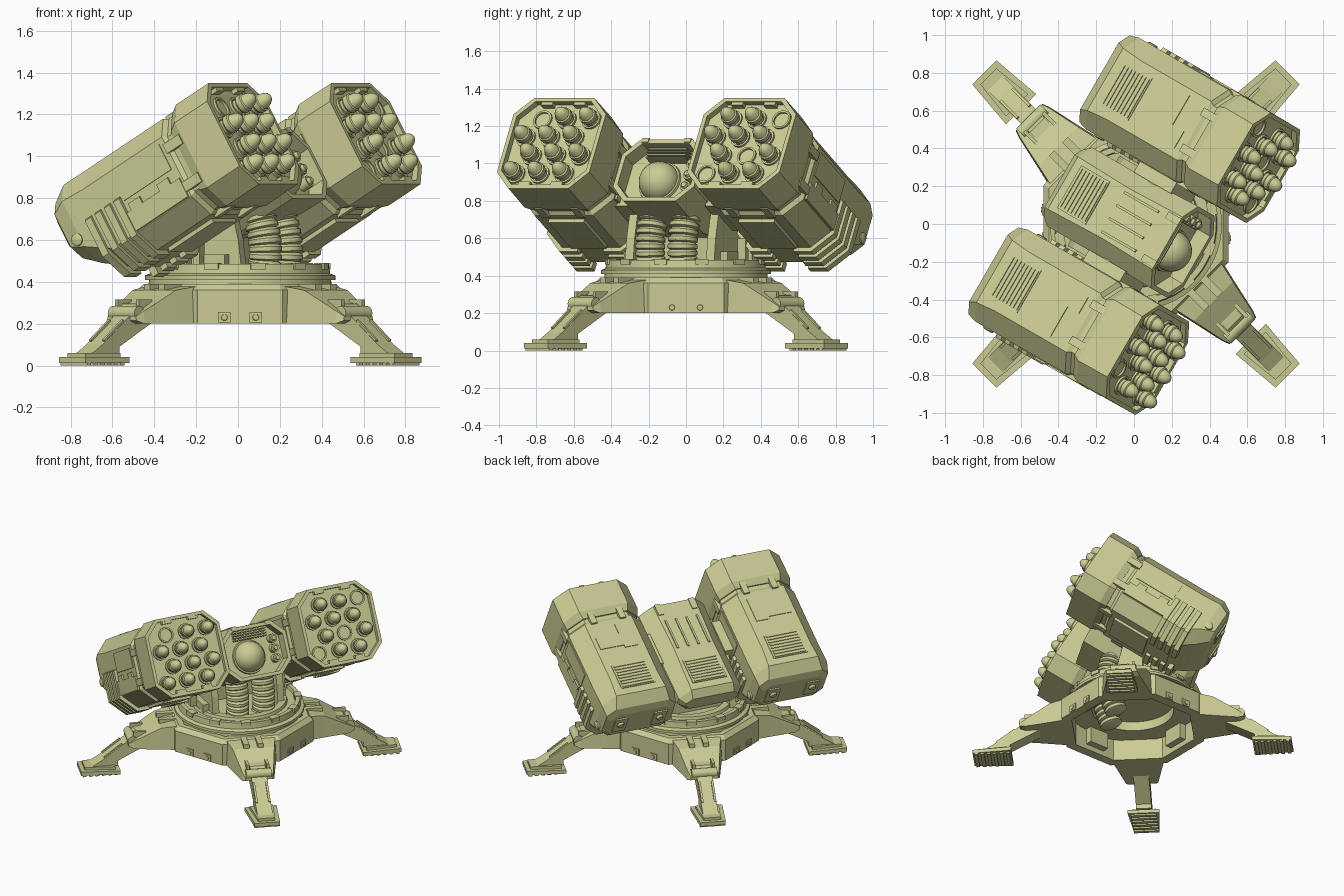
import bpy, bmesh
from math import sin, cos, pi, radians
from mathutils import Matrix, Vector

cube = bpy.data.objects.get("Cube")
if cube:
    bpy.data.objects.remove(cube, do_unlink=True)

OLIVE = (0.6, 0.6, 0.3, 1)
paint = bpy.data.materials.new("khaki_paint")
paint.use_nodes = True
paint.diffuse_color = OLIVE
bsdf = next(n for n in paint.node_tree.nodes if n.type == 'BSDF_PRINCIPLED')
bsdf.inputs["Base Color"].default_value = OLIVE
bsdf.inputs["Roughness"].default_value = 0.8

T, R = Matrix.Translation, Matrix.Rotation
UPRIGHT = R(-pi / 2, 4, 'Y')                 # turns the x axis up
BASE = T((0.01, 0, 0))
YAW = R(radians(-30), 4, 'Z')
TURRET = T((0, 0, 0.86)) @ YAW @ R(radians(-30), 4, 'Y')


def solid(name, rings, mat, smooth=False, loop=False):
    """Bridge rings of equal length; cap the ends or close into a loop."""
    n, m = len(rings[0]), len(rings)
    verts = [Vector(p) for ring in rings for p in ring]
    faces = []
    for i in range(m if loop else m - 1):
        a, b = i * n, (i + 1) % m * n
        faces += [(a + j, a + (j + 1) % n, b + (j + 1) % n, b + j) for j in range(n)]
    if not loop:
        faces += [tuple(range(n))[::-1], tuple(range((m - 1) * n, m * n))]
    mesh = bpy.data.meshes.new(name)
    mesh.from_pydata(verts, [], faces)
    bm = bmesh.new()
    bm.from_mesh(mesh)
    bmesh.ops.recalc_face_normals(bm, faces=bm.faces)
    bm.to_mesh(mesh)
    bm.free()
    if smooth:
        mesh.shade_smooth()
        mesh.set_sharp_from_angle(angle=radians(35))
    mesh.materials.append(paint)
    ob = bpy.data.objects.new(name, mesh)
    ob.matrix_world = mat
    bpy.context.collection.objects.link(ob)


def lathe(name, profile, mat, n=16, loop=False, turn=0.0):
    """Spin (x, radius) points about x."""
    rings = [[(x, r * cos(2 * pi * k / n + turn), r * sin(2 * pi * k / n + turn))
              for k in range(n)] for x, r in profile]
    solid(name, rings, mat, n > 8, loop)


def loft(name, sections, mat):
    """Chamfered box sections (u, half width, low, high, chamfer) along x."""
    rings = []
    for u, h, lo, hi, c in sections:
        rings.append([(u, h, lo + c), (u, h, hi - c), (u, h - c, hi), (u, c - h, hi),
                      (u, -h, hi - c), (u, -h, lo + c), (u, c - h, lo), (u, h - c, lo)])
    solid(name, rings, mat)


def prism(name, outline, a, b, mat):
    """Extrude an (x, z) outline from y=a to y=b."""
    solid(name, [[(x, y, z) for x, z in outline] for y in (a, b)], mat)


def box(name, c, s, mat):
    x, y, z = (v / 2 for v in s)
    prism(name, [(-x, -z), (x, -z), (x, z), (-x, z)], -y, y, mat @ T(c))


# Base: hollow octagon and ring turntable
OCT = 1 / cos(pi / 8)
lathe("base_body", [(0.2, 0.49 * OCT), (0.36, 0.49 * OCT), (0.39, 0.46 * OCT),
                    (0.39, 0.42 * OCT), (0.2, 0.42 * OCT)], BASE @ UPRIGHT, 8, True, pi / 8)
lathe("turntable", [(0.36, 0.29), (0.36, 0.44), (0.41, 0.435), (0.41, 0.455), (0.43, 0.455),
                    (0.44, 0.43), (0.485, 0.425), (0.485, 0.395), (0.46, 0.39),
                    (0.46, 0.29)], BASE @ UPRIGHT, 64, True)
lathe("inner_ring", [(0.45, 0.28), (0.45, 0.34), (0.48, 0.33), (0.48, 0.28)],
      BASE @ UPRIGHT, 48, True)
lathe("deck_floor", [(0.43, 0.3), (0.455, 0.3)], BASE @ UPRIGHT, 48)
for k in range(4):
    side = BASE @ R(k * pi / 2, 4, 'Z')
    for s in (-1, 1):
        box("base_bolt_plate", (0.49, s * 0.075, 0.23), (0.015, 0.06, 0.05), side)
        lathe("base_bolt", [(0.49, 0.018), (0.503, 0.014)], side @ T((0, s * 0.075, 0.23)), 10)
    box("base_inner_block", (0.4, 0, 0.3), (0.06, 0.16, 0.12), side)
for k in range(12):
    box("turntable_tab", (0.41, 0, 0.475), (0.05, 0.07, 0.03), BASE @ R(k * pi / 6 + 0.2, 4, 'Z'))

# Legs on the diagonals
for k in range(4):
    leg = BASE @ R(pi / 4 + k * pi / 2, 4, 'Z')
    widths = [(0.43, 0.19, 0.2, 0.385), (0.58, 0.155, 0.2, 0.36), (0.76, 0.115, 0.2, 0.26),
              (0.8, 0.1, 0.215, 0.235)]
    solid("leg_shoulder", [[(r, -w, lo), (r, w, lo), (r, w * 0.95, hi), (r, -w * 0.95, hi)]
                           for r, w, lo, hi in widths], leg)
    strut = [(0.66, 0.2), (0.68, 0.3), (0.74, 0.295), (0.81, 0.23), (0.985, 0.1),
             (1.06, 0.055), (0.87, 0.055), (0.87, 0.09)]
    prism("leg_strut", strut, -0.055, 0.055, leg)
    lathe("knee_pin", [(-0.09, 0.035), (0.09, 0.035)], leg @ T((0.77, 0, 0.25)) @ R(pi / 2, 4, 'Z'), 12)

    def pad(name, z0, z1, inset):
        a, b = 0.86 + inset, 1.135 - inset
        ring = [(a, -0.113 + inset), (b, -0.09 + inset), (b, 0.09 - inset), (a, 0.113 - inset)]
        solid(name, [[(x, y, z) for x, y in ring] for z in (z0, z1)], leg)
    pad("foot_pad", 0.012, 0.04, 0)
    pad("foot_step", 0.04, 0.06, 0.03)
    for i in range(6):
        box("foot_tread", (0.885 + i * 0.045, 0, 0.008), (0.025, 0.18, 0.016), leg)
    for s in (-1, 1):
        box("leg_hinge", (0.51, s * 0.05, 0.375), (0.14, 0.04, 0.03), leg)
        box("knee_cheek", (0.72, s * 0.07, 0.285), (0.09, 0.02, 0.06), leg)
        box("strut_rail", (0, s * 0.045, 0), (0.16, 0.015, 0.02),
            leg @ T((0.9, 0, 0.163)) @ R(radians(37), 4, 'Y'))

# Yoke, pivot and ribbed hoses
for s in (-1, 1):
    prism("yoke_plate", [(-0.25, 0.44), (0.18, 0.44), (0.16, 0.6), (0.1, 0.84), (-0.1, 0.84),
                         (-0.22, 0.6)], s * 0.25 - 0.025, s * 0.25 + 0.025, YAW)
    box("yoke_foot", (-0.04, s * 0.29, 0.5), (0.3, 0.06, 0.06), YAW)
    for i in range(3):
        box("deck_vent", (-0.16 + i * 0.07, s * 0.34, 0.54), (0.035, 0.05, 0.12), YAW)
    for i in range(14):
        t = i / 13
        hose = T((0.15 + 0.06 * sin(t * pi), s * 0.1, 0.3 + 0.48 * t))
        tilt = R(radians(18) * cos(t * pi), 4, 'Y')
        lathe("hose_rib", [(-0.021, 0.065), (-0.012, 0.08), (0.008, 0.08), (0.021, 0.065)],
              YAW @ hose @ tilt @ UPRIGHT, 20)
box("yoke_back", (-0.12, 0, 0.56), (0.1, 0.48, 0.24), YAW)
lathe("pivot_axle", [(-0.36, 0.11), (0.36, 0.11)],
      TURRET @ T((0, 0, -0.06)) @ R(pi / 2, 4, 'Z'), 24)

# Central sensor housing
loft("sensor_housing", [(-0.48, 0.2, -0.03, 0.08, 0.04), (-0.43, 0.24, -0.09, 0.125, 0.08),
                        (-0.05, 0.24, -0.24, 0.13, 0.09), (0.31, 0.25, -0.25, 0.13, 0.09),
                        (0.31, 0.225, -0.225, 0.105, 0.08), (0.22, 0.225, -0.225, 0.105, 0.08)], TURRET)
lathe("sensor_dome", [(0.11 * sin(a), 0.11 * cos(a) + 0.0005)
                      for a in (radians(-30 + i * 12) for i in range(11))],
      TURRET @ T((0.23, -0.025, -0.085)), 28)
lathe("dome_collar", [(0.21, 0.125), (0.235, 0.12), (0.235, 0.1)], TURRET @ T((0, -0.025, -0.085)), 28)
for z in (-0.13, -0.06, 0.01):
    lathe("side_lens", [(0.21, 0.03), (0.27, 0.03), (0.27, 0.02), (0.285, 0.015)],
          TURRET @ T((0, 0.165, z)))
for i in range(4):
    box("front_slot", (0.25, 0, 0.04 + i * 0.017), (0.06, 0.24, 0.008), TURRET)
    box("roof_ridge", (0.05, -0.12 + i * 0.08, 0.133), (0.24, 0.014, 0.012), TURRET)
for s in (-1, 1):
    box("roof_clamp", (0.27, s * 0.13, 0.125), (0.09, 0.04, 0.025), TURRET)


def louvre(mat, u, w, length, width):
    """Slatted vent set on a roof."""
    box("vent_frame", (u, 0, w), (length, width, 0.006), mat)
    for i in range(8):
        x = u + length * (i / 7 - 0.5) * 0.86
        box("vent_slat", (x, 0, w + 0.005), (length * 0.06, width * 0.9, 0.008), mat)


louvre(TURRET, -0.28, 0.132, 0.2, 0.26)

# Missile pods, one each side
missile = [(0, 0.038), (0.025, 0.04), (0.033, 0.047), (0.058, 0.047), (0.063, 0.04),
           (0.09, 0.033), (0.105, 0.023), (0.113, 0.011), (0.115, 0.001)]
for side, empty in ((-1, {0}), (1, {2, 7, 9})):
    pod = TURRET @ T((0.005, side * 0.587, 0))
    loft("pod_body", [(-0.545, 0.235, -0.07, 0.15, 0.05), (-0.525, 0.265, -0.1, 0.2, 0.06),
                      (-0.45, 0.28, -0.17, 0.26, 0.09), (-0.32, 0.28, -0.265, 0.262, 0.1),
                      (0.18, 0.28, -0.265, 0.262, 0.1), (0.2, 0.265, -0.25, 0.25, 0.1),
                      (0.26, 0.265, -0.25, 0.25, 0.1)], pod)
    loft("pod_collar", [(0.23, 0.27, -0.26, 0.26, 0.1), (0.28, 0.287, -0.275, 0.283, 0.1),
                        (0.485, 0.285, -0.275, 0.283, 0.1), (0.485, 0.262, -0.252, 0.26, 0.09),
                        (0.45, 0.262, -0.252, 0.26, 0.09)], pod)
    # Staggered tubes, some of them empty
    for i in range(12):
        row, col = divmod(i, 3)
        spot = pod @ T((0.45, (col - 1) * 0.15 + (-0.035 if row % 2 else 0.035), 0.165 - row * 0.112))
        lathe("launch_tube", [(0, 0.044), (0, 0.055), (0.012, 0.055), (0.012, 0.044)], spot, 18, True)
        if i not in empty:
            lathe("missile", missile, spot)
    # Roof panels and vents
    louvre(pod, -0.3, 0.263, 0.2, 0.26)
    box("roof_panel", (0.03, -side * 0.08, 0.262), (0.2, 0.1, 0.01), pod)
    box("roof_step", (0.0, side * 0.06, 0.262), (0.1, 0.18, 0.01), pod)
    for s in (-1, 1):
        box("rim_clip", (0.465, s * 0.1, 0.255), (0.035, 0.07, 0.03), pod)
        box("rim_clip", (0.465, s * 0.1, -0.245), (0.035, 0.07, 0.03), pod)
        box("collar_latch", (0.22, s * 0.11, 0.262), (0.1, 0.045, 0.03), pod)
        box("collar_latch", (0.22, s * 0.11, -0.262), (0.1, 0.045, 0.03), pod)
        for z in (-0.11, 0.1):
            box("side_latch", (0.22, s * 0.275, z), (0.1, 0.03, 0.05), pod)
        box("side_panel", (0.0, s * 0.28, 0.07), (0.3, 0.01, 0.14), pod)
        box("side_skirt", (0.0, s * 0.28, -0.11), (0.34, 0.025, 0.1), pod)
        for u in (-0.1, 0.08):
            box("skirt_tab", (u, s * 0.28, -0.05), (0.07, 0.025, 0.05), pod)
        for i in range(4):
            # Cooling ribs wrap down the side and under the floor
            u = -0.36 + i * 0.06
            rib = [(s * 0.26, 0.04), (s * 0.3, 0.02), (s * 0.3, -0.18), (s * 0.19, -0.29),
                   (s * 0.08, -0.29), (s * 0.08, -0.24), (s * 0.18, -0.24), (s * 0.26, -0.16)]
            solid("cooling_rib", [[(x, y, z) for y, z in rib] for x in (u - 0.018, u + 0.018)], pod)
        box("rear_block", (-0.52, s * 0.15, 0.04), (0.07, 0.1, 0.14), pod)
        lathe("rear_lamp", [(-0.57, 0.02), (-0.55, 0.03)], pod @ T((0, s * 0.15, 0.05)), 14)
        lathe("corner_lamp", [(0.24, 0.035), (0.285, 0.03), (0.29, 0.02)],
              pod @ T((-0.47, 0, -0.03)) @ R(s * pi / 2, 4, 'Z'), 14)
    box("floor_panel", (0, 0, -0.27), (0.28, 0.22, 0.03), pod)
    box("pivot_mount", (0, -side * 0.3, -0.06), (0.26, 0.1, 0.24), pod)
